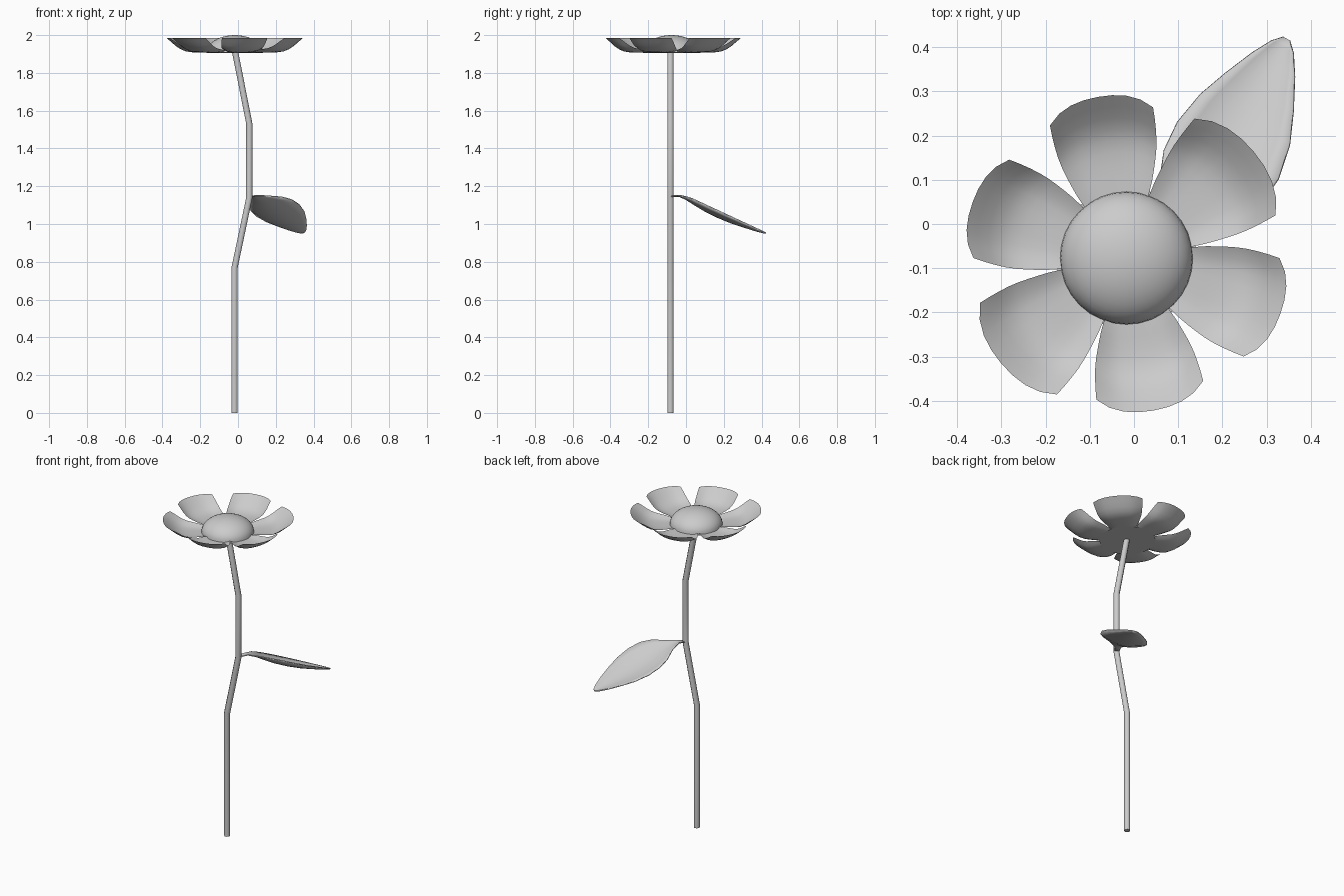
import bpy, bmesh, math
from mathutils import Vector

cube = bpy.data.objects.get("Cube")
if cube:
    bpy.data.objects.remove(cube, do_unlink=True)

CX, CY = -0.017, -0.077      # flower centre
FLOOR, RIM = 1.906, 1.985    # flower heights

# One plain colour
grey = bpy.data.materials.new("plain_grey")
grey.use_nodes = True
colour = (0.6, 0.6, 0.6, 1)
grey.diffuse_color = colour
grey.node_tree.nodes["Principled BSDF"].inputs["Base Color"].default_value = colour


def add_object(name, bm, angle=60):
    mesh = bpy.data.meshes.new(name)
    bm.to_mesh(mesh)
    bm.free()
    mesh.materials.append(grey)
    obj = bpy.data.objects.new(name, mesh)
    bpy.context.collection.objects.link(obj)
    bpy.ops.object.select_all(action="DESELECT")
    obj.select_set(True)
    bpy.context.view_layer.objects.active = obj
    bpy.ops.object.shade_smooth_by_angle(angle=math.radians(angle))
    return obj


def bridge_rows(bm, rows, closed=False):
    for a, b in zip(rows, rows[1:]):
        n = len(a)
        for i in range(n if closed else n - 1):
            j = (i + 1) % n
            bm.faces.new((a[i], a[j], b[j], b[i]))


def sample(table, x):
    """Linear lookup in a short list of (position, value) pairs."""
    for (x0, y0), (x1, y1) in zip(table, table[1:]):
        if x <= x1:
            return y0 + (y1 - y0) * (x - x0) / (x1 - x0)
    return table[-1][1]


# Stem: a bent eight-sided tube
path = [(-0.018, 0), (-0.018, 0.77), (0.06, 1.14), (0.06, 1.53), (-0.016, 1.915)]
bm = bmesh.new()
rings = []
for x, z in path:
    ring = []
    for i in range(8):
        a = math.tau * (i + 0.5) / 8
        ring.append(bm.verts.new((x + 0.018 * math.cos(a), -0.082 + 0.018 * math.sin(a), z)))
    rings.append(ring)
bridge_rows(bm, rings, closed=True)
bm.faces.new(rings[0][::-1])
bm.faces.new(rings[-1])
add_object("stem", bm)

# Petals: cupped sheets that rise to a level rim
SPREAD = [(0, 30), (0.25, 29), (0.65, 25), (1, 20)]
HEIGHT = [(0, 0), (0.45, 0.02), (0.65, 0.13), (0.8, 0.45), (1, 1)]
STEPS, COLS = 10, 8


def petal(name, axis, tip, widen):
    bm = bmesh.new()
    rows = []
    for k in range(STEPS + 1):
        s = k / STEPS
        row = []
        for c in range(COLS + 1):
            u = 2 * c / COLS - 1
            end = tip - (tip - 0.346 * tip / 0.37) * abs(u) ** 3
            r = 0.11 + (end - 0.11) * s
            a = math.radians(axis + u * (sample(SPREAD, s) + widen * s))
            lift = sample(HEIGHT, s) + 0.9 * u ** 4 * s * (1 - s)
            z = FLOOR + (RIM - FLOOR) * min(lift, 1)
            row.append(bm.verts.new((CX + r * math.cos(a), CY + r * math.sin(a), z)))
        rows.append(row)
    bridge_rows(bm, rows)
    bmesh.ops.reverse_faces(bm, faces=bm.faces[:])
    bmesh.ops.recalc_face_normals(bm, faces=bm.faces[:])
    add_object(name, bm)


PETALS = {"back": (100, 0.37, 0), "back_left": (40, 0.375, 4), "left": (-20, 0.37, 0),
          "front": (-80, 0.35, 2), "front_right": (220, 0.37, 3), "back_right": (160, 0.37, 0)}
for side, values in PETALS.items():
    petal("petal_" + side, *values)

# Flower base: a flat disc closing the underside
bm = bmesh.new()
bmesh.ops.create_circle(bm, cap_ends=True, segments=24, radius=0.16)
bmesh.ops.translate(bm, verts=bm.verts[:], vec=(CX, CY, FLOOR))
add_object("flower_base", bm)

# Flower centre: a low dome
bm = bmesh.new()
bmesh.ops.create_uvsphere(bm, u_segments=32, v_segments=20, radius=1)
low = [v for v in bm.verts if v.co.z < -0.01]
bmesh.ops.delete(bm, geom=low, context="VERTS")
for v in bm.verts:
    v.co = Vector((CX + 0.15 * v.co.x, CY + 0.15 * v.co.y, FLOOR + 0.002 + 0.092 * v.co.z))
add_object("flower_centre", bm)

# Leaf: a drooping trough-shaped blade growing from the stem
WIDTH = [(0, 0.012), (0.05, 0.018), (0.1, 0.05), (0.16, 0.1), (0.22, 0.125), (0.29, 0.131),
         (0.37, 0.116), (0.44, 0.088), (0.51, 0.055), (0.555, 0.028), (0.575, 0.008)]
DROOP = [(-0.1, 1.145), (-0.04, 1.153), (0.02, 1.14), (0.1, 1.103), (0.43, 0.95)]
root = Vector((0.06, -0.08, 0))
along = Vector((0.495, 0.868, 0))
across = Vector((0.868, -0.495, 0))
bm = bmesh.new()
rows = []
for d, w in WIDTH:
    row = []
    for c in range(9):
        u = c / 4 - 1
        p = root + along * d + across * (u * w + 0.01 * math.sin(math.pi * d / 0.575))
        p.z = sample(DROOP, p.y) - 0.28 * w * (1 - u * u)
        row.append(bm.verts.new(p))
    rows.append(row)
bridge_rows(bm, rows)
bmesh.ops.recalc_face_normals(bm, faces=bm.faces[:])
leaf = add_object("leaf", bm)
thick = leaf.modifiers.new("thickness", "SOLIDIFY")
thick.thickness = 0.006
thick.offset = 0
